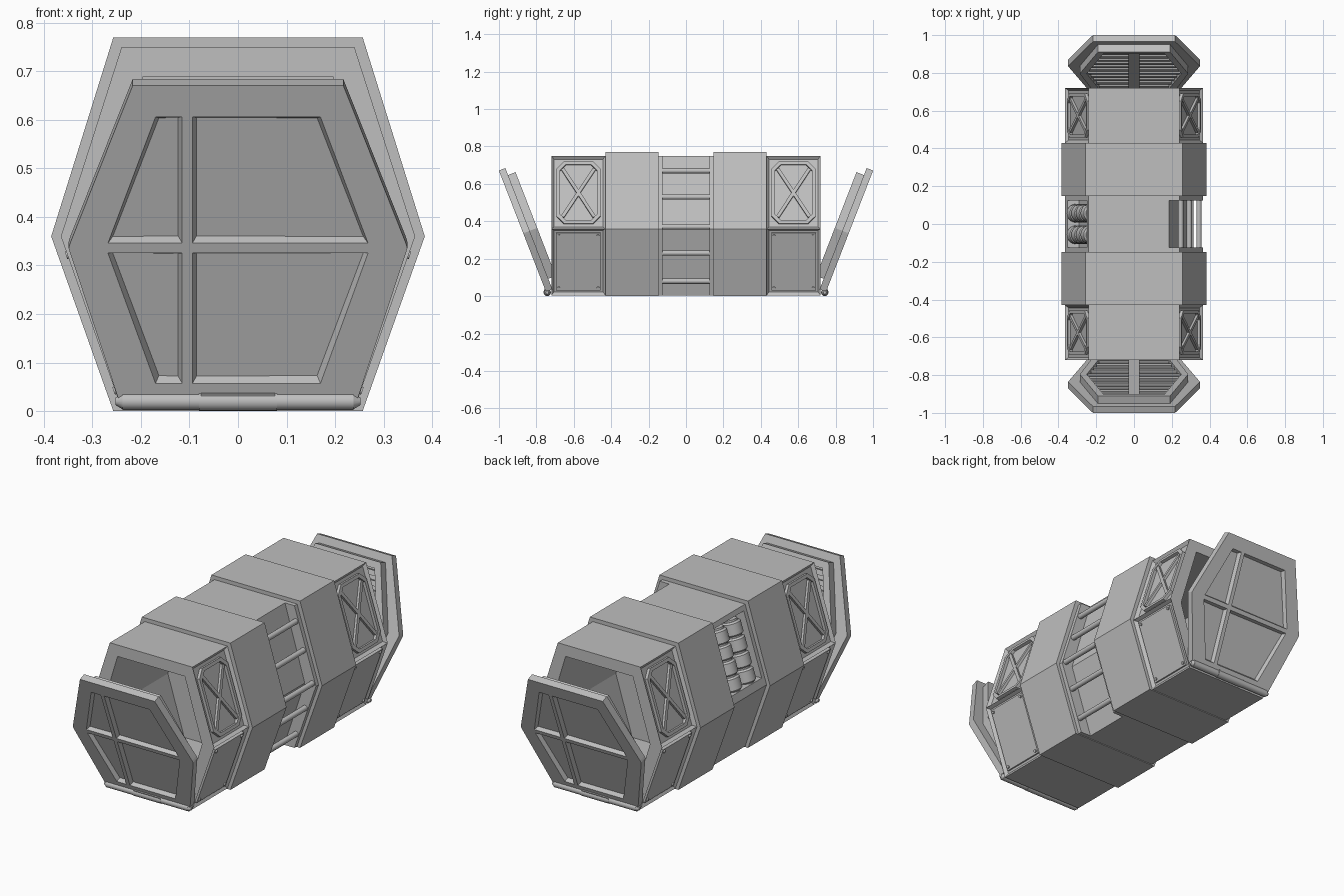
import bpy
import bmesh
import math
from mathutils import Matrix, Vector

cube = bpy.data.objects.get("Cube")
if cube:
    bpy.data.objects.remove(cube, do_unlink=True)

grey = bpy.data.materials.new("plain_grey")
grey.use_nodes = True
colour = (0.52, 0.52, 0.52, 1)
grey.diffuse_color = colour
grey.node_tree.nodes["Principled BSDF"].inputs["Base Color"].default_value = colour


def frame(a, b, c, origin=(0, 0, 0)):
    """Matrix whose columns are the axes a, b, c and an origin."""
    m = Matrix((a, b, c)).transposed().to_4x4()
    m.translation = Vector(origin)
    return m


ALONG = frame((1, 0, 0), (0, 0, 1), (0, 1, 0))  # outline in x-z, depth along y


def finish(name, bm, m=None):
    if m is not None:
        bm.transform(m)
        bmesh.ops.recalc_face_normals(bm, faces=bm.faces)
    mesh = bpy.data.meshes.new(name)
    bm.to_mesh(mesh)
    bm.free()
    mesh.materials.append(grey)
    ob = bpy.data.objects.new(name, mesh)
    bpy.context.collection.objects.link(ob)
    return ob


def extrude(name, outline, c0, c1, m=ALONG, hole=None, inset=None):
    """Prism of an outline, optionally a tube, optionally with recessed sides."""
    bm = bmesh.new()
    n = len(outline)

    def ring(pts, c):
        return [bm.verts.new((a, b, c)) for a, b in pts]

    def bridge(r, s):
        for i in range(n):
            j = (i + 1) % n
            bm.faces.new((r[i], r[j], s[j], s[i]))

    lo, hi = ring(outline, c0), ring(outline, c1)
    bridge(lo, hi)
    if hole:
        hlo, hhi = ring(hole, c0), ring(hole, c1)
        bridge(hlo, hhi)
        bridge(lo, hlo)
        bridge(hi, hhi)
    else:
        bm.faces.new(lo)
        bm.faces.new(hi)
    bm.transform(m)
    bmesh.ops.recalc_face_normals(bm, faces=bm.faces)
    if inset:
        sides = [f for f in bm.faces if abs(f.normal.x) > 0.5
                 and f.normal.x * f.calc_center_median().x > 0]
        bmesh.ops.inset_individual(bm, faces=sides, thickness=inset, depth=-0.016)
    return finish(name, bm)


def rod(name, p, q, r, r2=None, sides=16):
    p, q = Vector(p), Vector(q)
    bm = bmesh.new()
    bmesh.ops.create_cone(bm, cap_ends=True, segments=sides, radius1=r,
                          radius2=r if r2 is None else r2, depth=(q - p).length)
    for f in bm.faces:
        f.smooth = len(f.verts) == 4
    m = (q - p).to_track_quat('Z', 'Y').to_matrix().to_4x4()
    m.translation = (p + q) / 2
    return finish(name, bm, m)


def hexagon(bottom, mid, top, z0, zm, z1):
    return [(-bottom, z0), (bottom, z0), (mid, zm), (top, z1), (-top, z1), (-mid, zm)]


def rect(w, h):
    return [(-w, -h), (w, -h), (w, h), (-w, h)]


def octagon(w, h, c):
    return [(-w + c, -h), (w - c, -h), (w, -h + c), (w, h - c),
            (w - c, h), (-w + c, h), (-w, h - c), (-w, -h + c)]


def bar(name, p, q, w, c0, c1, m):
    p, q = Vector(p), Vector(q)
    s = (q - p).orthogonal().normalized() * w
    extrude(name, [p - s, q - s, q + s, p + s], c0, c1, m)


# Hull cross-sections
body = hexagon(0.24, 0.365, 0.24, 0.004, 0.36, 0.75)
band = hexagon(0.257, 0.385, 0.257, 0, 0.36, 0.77)
cavity = hexagon(0.2, 0.295, 0.195, 0.05, 0.36, 0.69)
MID = Vector((0.365, 0, 0.36))


def facet(side, upper, y):
    """Local frame on a sloping hull side: along y, up the slope, outward."""
    end = Vector((0.24, 0, 0.75 if upper else 0.004))
    d = ((end - MID) if upper else (MID - end)).normalized()
    n = Vector((d.z, 0, -d.x))
    c = (end + MID) / 2
    return frame((0, 1, 0), (side * d.x, 0, d.z), (side * n.x, 0, n.z),
                 (side * c.x, y, c.z))


# End modules, hull bands and centre ribs
for e, label in ((-1, "front"), (1, "back")):
    extrude(label + "_module", body, e * 0.43, e * 0.72, hole=cavity, inset=0.02)
    extrude(label + "_inner_hull", body, e * 0.16, e * 0.43, hole=cavity)
    extrude(label + "_band", band, e * 0.147, e * 0.43, hole=cavity)
    extrude(label + "_rib", body, e * 0.125, e * 0.16)
    for side, hand in ((-1, "right"), (1, "left")):
        name = label + "_" + hand
        # Braced upper panel
        m = facet(side, True, e * 0.575)
        extrude(name + "_panel_frame", octagon(0.117, 0.174, 0.04), -0.017, 0, m,
                hole=octagon(0.1, 0.157, 0.034))
        for s in (-1, 1):
            bar(name + "_brace", (-0.085 * s, -0.135), (0.085 * s, 0.135),
                0.009, -0.017, -0.003, m)
        # Bolted lower plate
        m = facet(side, False, e * 0.575)
        extrude(name + "_lower_plate", rect(0.119, 0.163), -0.017, -0.003, m)
        for u in (-1, 1):
            for v in (-1, 1):
                rod(name + "_bolt", m @ Vector((u * 0.105, v * 0.148, -0.004)),
                    m @ Vector((u * 0.105, v * 0.148, 0.003)), 0.008, sides=10)

# Centre core, recessed for the ladder and the canisters
core = [(-0.24, 0.004), (0.18, 0.004), (0.3, 0.36), (0.185, 0.75), (-0.24, 0.75),
        (-0.248, 0.725), (-0.19, 0.71), (-0.29, 0.4), (-0.352, 0.4), (-0.365, 0.36)]
extrude("centre_core", core, -0.16, 0.16)

# Ladder rungs
for z in (0.08, 0.23, 0.37, 0.53, 0.67):
    slope = 0.125 * abs(z - 0.36) / (0.39 if z > 0.36 else 0.36)
    x = 0.347 - slope
    rod("ladder_rung", (x, -0.135, z), (x, 0.135, z), 0.014)

# Ribbed canisters
m = facet(-1, True, 0)
for y in (-0.057, 0.057):
    rod("canister_core", m @ Vector((y, -0.162, -0.04)), m @ Vector((y, 0.165, -0.04)), 0.036)
    for i in range(4):
        v = -0.12 + i * 0.08
        rod("canister_drum", m @ Vector((y, v - 0.028, -0.04)),
            m @ Vector((y, v + 0.028, -0.04)), 0.049, sides=20)
        for s in (-1, 1):
            rod("canister_shoulder", m @ Vector((y, v + s * 0.028, -0.04)),
                m @ Vector((y, v + s * 0.036, -0.04)), 0.049, 0.04, sides=20)


def door_leaf(name, m):
    """Hexagonal leaf with four bevelled recesses on its outer face."""
    levels = ((0.025, 0.246, 0.16), (0.061, 0.257, 0.17), (0.349, 0.346, 0.268),
              (0.36, 0.349, 0.27), (0.371, 0.346, 0.268), (0.65, 0.243, 0.17),
              (0.72, 0.217, 0.15))
    bm = bmesh.new()
    rows = [[bm.verts.new((x, v, 0)) for x in (-o, -r, -0.115, -0.094, r, o)]
            for v, o, r in levels]
    panes = []
    for i in range(len(rows) - 1):
        for j in range(5):
            f = bm.faces.new((rows[i][j], rows[i][j + 1],
                              rows[i + 1][j + 1], rows[i + 1][j]))
            if i in (1, 4) and j in (1, 3):
                panes.append(f)
    # Thicken inward, keeping the outer face
    border = [e for e in bm.edges if e.is_boundary]
    new = bmesh.ops.extrude_edge_only(bm, edges=border)["geom"]
    for v in new:
        if isinstance(v, bmesh.types.BMVert):
            v.co.z = -0.037
    rim = [e for e in bm.edges if e.is_boundary]
    bmesh.ops.contextual_create(bm, geom=rim)
    bmesh.ops.inset_individual(bm, faces=panes, thickness=0.012, depth=-0.02)
    finish(name, bm, m)


# Doors, hinged open at both ends
tilt = math.atan2(0.26, 0.67)
s, c = math.sin(tilt), math.cos(tilt)
front_door = frame((1, 0, 0), (0, -s, c), (0, -c, -s), (0, -0.74, 0))
for label, turn in (("front", 0), ("back", math.pi)):
    spin = Matrix.Rotation(turn, 4, 'Z')
    m = spin @ front_door
    door_leaf(label + "_door", m)
    # Inner grille frame, centre post and slats
    extrude(label + "_grille_frame", hexagon(0.21, 0.287, 0.19, 0.085, 0.36, 0.68),
            -0.08, -0.036, m, hole=hexagon(0.18, 0.25, 0.163, 0.12, 0.36, 0.645))
    extrude(label + "_grille_post", [(-0.028, 0.11), (0.028, 0.11), (0.028, 0.65), (-0.028, 0.65)],
            -0.075, -0.036, m)
    for i in range(11):
        v = 0.145 + i * 0.0475
        w = 0.25 - 0.3 * abs(v - 0.36)
        extrude(label + "_grille_slat", [(-w, v - 0.013), (w, v - 0.013), (w, v + 0.013), (-w, v + 0.013)],
                -0.07, -0.045, m)
    # Hinge
    y, z = -0.742, 0.02

    def hinge(name, x0, x1, r, r2=None):
        rod(label + name, spin @ Vector((x0, y, z)), spin @ Vector((x1, y, z)), r, r2)

    hinge("_hinge_pin", -0.238, 0.238, 0.018)
    hinge("_hinge_barrel", -0.08, 0.08, 0.02)
    for side in (-1, 1):
        hinge("_hinge_knob", side * 0.235, side * 0.252, 0.018, 0.008)
    extrude(label + "_hinge_tab", [(-0.076, 0.01), (0.076, 0.01), (0.076, 0.04), (-0.076, 0.04)],
            -0.02, 0.006, m)
